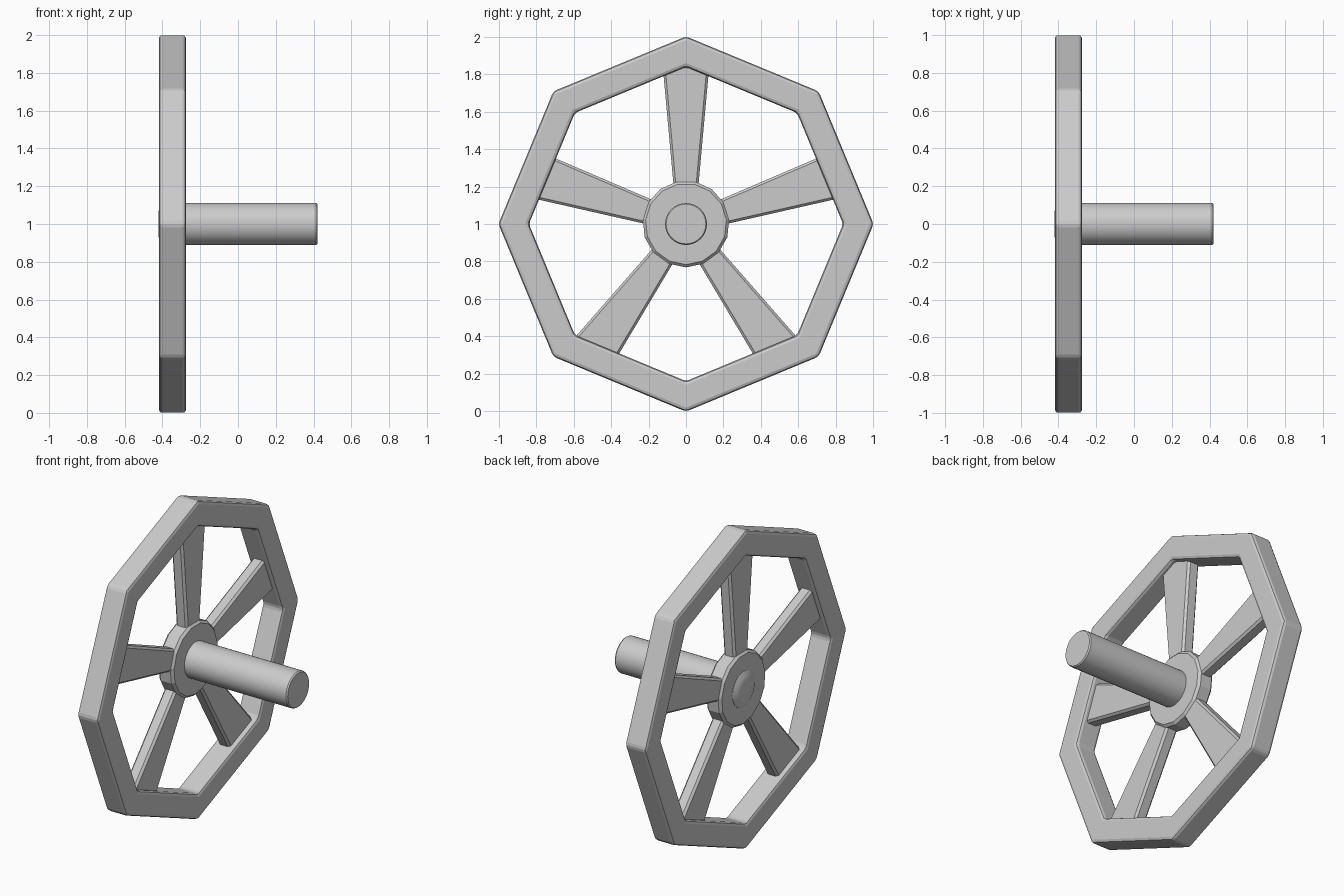
import bpy
import bmesh
from math import sin, cos, pi, radians

if "Cube" in bpy.data.objects:
    bpy.data.objects.remove(bpy.data.objects["Cube"])

CZ = 1.0        # wheel centre height
CX = -0.347     # middle plane of the wheel


def ring(bm, x, r, n, start):
    return [bm.verts.new((x, r * cos(start + 2 * pi * i / n), CZ + r * sin(start + 2 * pi * i / n)))
            for i in range(n)]


def bridge(bm, a, b):
    n = len(a)
    for i in range(n):
        bm.faces.new((a[i], a[(i + 1) % n], b[(i + 1) % n], b[i]))


def finish(bm, name, bevel=0.0, segments=1, smooth=None):
    bmesh.ops.recalc_face_normals(bm, faces=bm.faces[:])
    me = bpy.data.meshes.new(name)
    bm.to_mesh(me)
    bm.free()
    ob = bpy.data.objects.new(name, me)
    bpy.context.collection.objects.link(ob)
    if bevel:
        m = ob.modifiers.new("Bevel", 'BEVEL')
        m.width, m.segments = bevel, segments
        m.limit_method, m.angle_limit = 'ANGLE', radians(30)
    if smooth:
        bpy.ops.object.select_all(action='DESELECT')
        ob.select_set(True)
        bpy.context.view_layer.objects.active = ob
        bpy.ops.object.shade_smooth_by_angle(angle=radians(smooth))
    return ob


def lathe(name, profile, n, start=0.0, smooth=None):
    """Closed solid turned around the x axis from (x, radius) points."""
    bm = bmesh.new()
    rings = [ring(bm, x, r, n, start) for x, r in profile]
    for a, b in zip(rings, rings[1:]):
        bridge(bm, a, b)
    bm.faces.new(rings[0])
    bm.faces.new(rings[-1])
    return finish(bm, name, smooth=smooth)


# Octagonal rim with softened edges
bm = bmesh.new()
half = 0.0725
loops = [ring(bm, CX + dx, r, 8, 0) for dx, r in
         ((-half, 1.003), (half, 1.003), (half, 0.84), (-half, 0.84))]
for i in range(4):
    bridge(bm, loops[i], loops[(i + 1) % 4])
finish(bm, "rim", bevel=0.019, segments=2)

# Hub disc with chamfered edges
lathe("hub", [(CX - 0.053, 0.217), (CX - 0.038, 0.232), (CX + 0.038, 0.232), (CX + 0.053, 0.217)],
      15, radians(102))

# Axle, with its domed tip poking through the hub
lathe("axle", [(-0.422, 0.062), (-0.416, 0.085), (-0.402, 0.112), (0.412, 0.112), (0.42, 0.106)],
      40, smooth=35)

# Five flared spokes
for k in range(5):
    a = radians(90 + 72 * k)
    bm = bmesh.new()
    sides = []
    for dx in (-0.04, 0.04):
        sides.append([bm.verts.new((CX + dx, r * cos(a) - w * sin(a), CZ + r * sin(a) + w * cos(a)))
                      for r, w in ((0.20, -0.066), (0.86, -0.126), (0.86, 0.126), (0.20, 0.066))])
    bridge(bm, *sides)
    for s in sides:
        bm.faces.new(s)
    finish(bm, f"spoke_{k + 1}", bevel=0.013)
